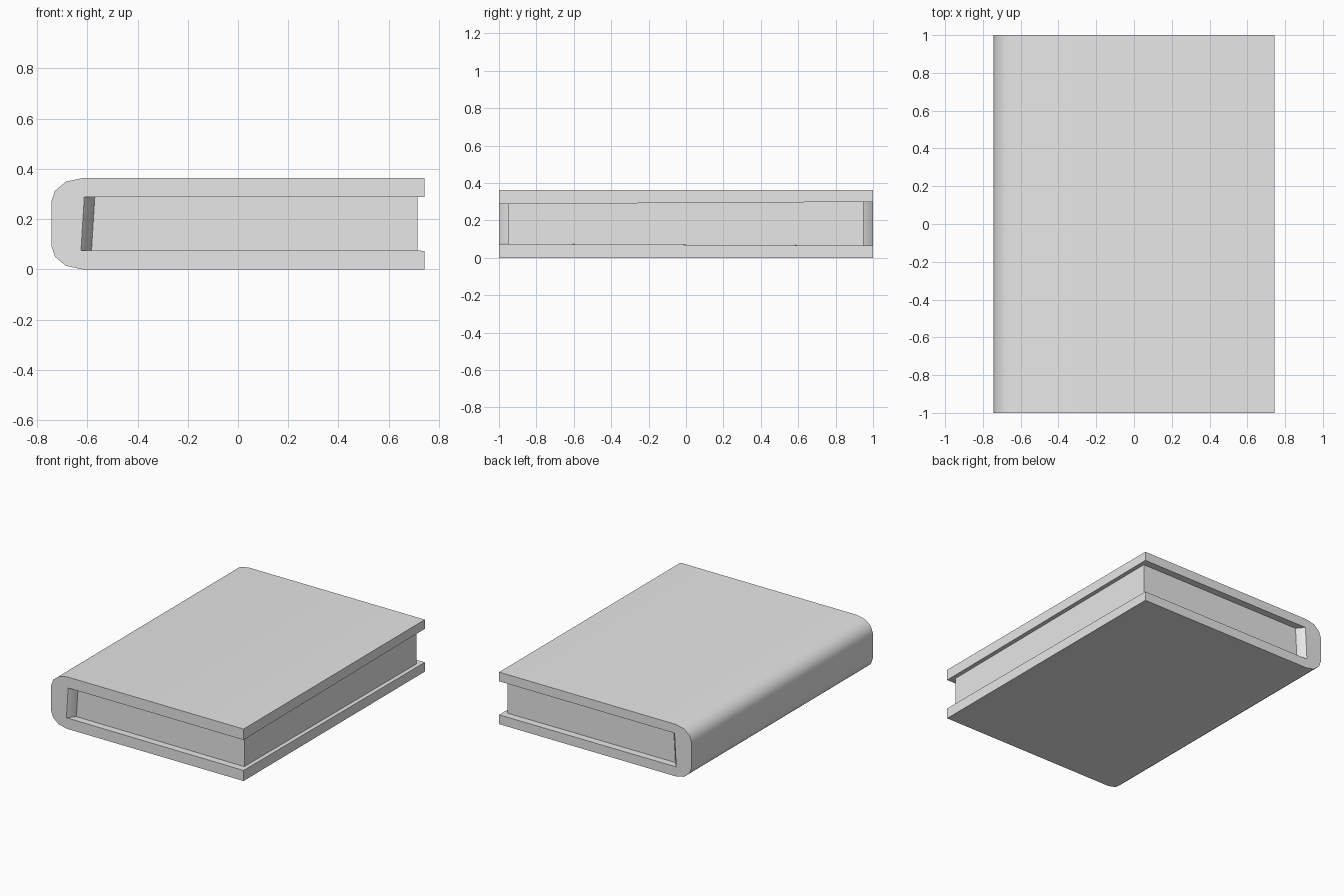
import bpy, bmesh, math

if "Cube" in bpy.data.objects:
    bpy.data.objects.remove(bpy.data.objects["Cube"])

# Single flat grey
grey = bpy.data.materials.new("light_grey")
grey.use_nodes = True
colour = (0.8, 0.8, 0.8, 1)
grey.diffuse_color = colour
grey.node_tree.nodes["Principled BSDF"].inputs["Base Color"].default_value = colour

HEIGHT = 0.363
FORE_EDGE = 0.743


def inner_gap(y):
    """Bottom and top of the space between the boards, widening to the back."""
    t = (y + 1) / 2
    return 0.074 - 0.009 * t, 0.287 + 0.012 * t


def loft(name, stations, section):
    """Join the closed x-z sections at each y station into a solid."""
    bm = bmesh.new()
    rings = [[bm.verts.new((x, y, z)) for x, z in section(y)] for y in stations]
    n = len(rings[0])
    for a, b in zip(rings, rings[1:]):
        for i in range(n):
            j = (i + 1) % n
            bm.faces.new((a[i], a[j], b[j], b[i]))
    bm.faces.new(rings[0])
    bm.faces.new(rings[-1])
    bmesh.ops.recalc_face_normals(bm, faces=bm.faces)
    mesh = bpy.data.meshes.new(name)
    bm.to_mesh(mesh)
    bm.free()
    mesh.materials.append(grey)
    obj = bpy.data.objects.new(name, mesh)
    bpy.context.collection.objects.link(obj)
    return obj


# Cover: two boards joined by a rounded spine, hollow flared at both ends
def cover_section(y):
    low, high = inner_gap(y)
    wall = -0.62 if abs(y) > 0.99 else -0.578
    curve = [(-0.62, 0), (-0.685, 0.014), (-0.728, 0.05), (-0.743, 0.093)]
    spine = curve + [(x, HEIGHT - z) for x, z in reversed(curve)]
    inside = [(FORE_EDGE, high), (wall + 0.008, high),
              (wall - 0.005, low + 0.002), (FORE_EDGE, low)]
    return [(FORE_EDGE, 0)] + spine + [(FORE_EDGE, HEIGHT)] + inside


# Page block: set back from the three open edges of the cover
def page_section(y):
    low, high = inner_gap(y)
    low, high = low - 0.003, high + 0.003
    return [(-0.6, low), (0.714, low), (0.714, high), (-0.6, high)]


cover = loft("book_cover", (-1, -0.95, 0.95, 1), cover_section)
loft("page_block", (-0.95, 0.95), page_section)

# Smooth the spine, keep the board edges crisp
bpy.ops.object.select_all(action='DESELECT')
cover.select_set(True)
bpy.context.view_layer.objects.active = cover
bpy.ops.object.shade_smooth_by_angle(angle=math.radians(40))
